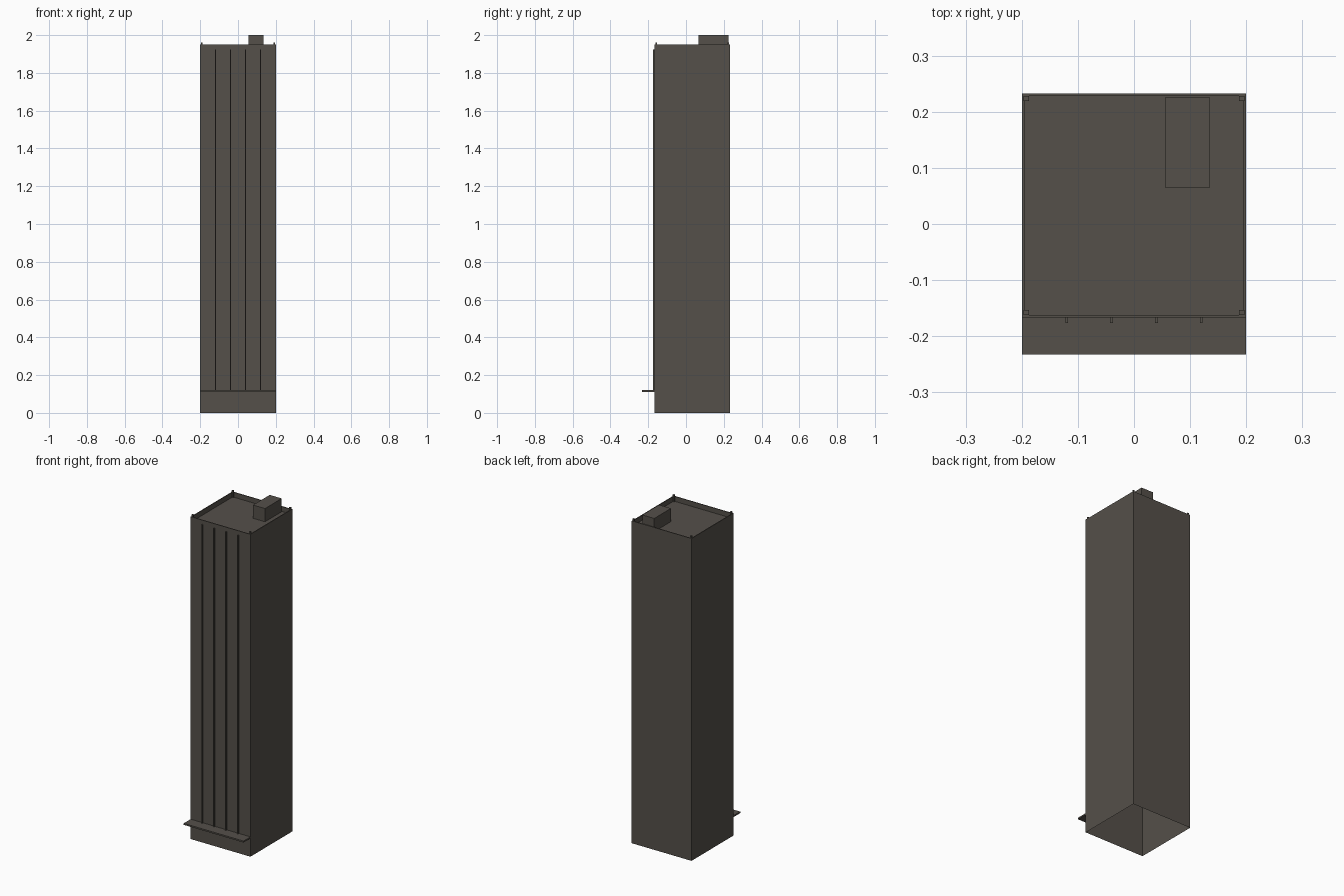
import bpy, bmesh

if "Cube" in bpy.data.objects:
    bpy.data.objects.remove(bpy.data.objects["Cube"])

concrete = bpy.data.materials.new("dark_concrete")
concrete.diffuse_color = (0.09, 0.08, 0.068, 1)
concrete.use_nodes = True
concrete.node_tree.nodes["Principled BSDF"].inputs["Base Color"].default_value = concrete.diffuse_color


def finish(bm, name):
    mesh = bpy.data.meshes.new(name)
    bm.to_mesh(mesh)
    bm.free()
    mesh.materials.append(concrete)
    obj = bpy.data.objects.new(name, mesh)
    bpy.context.collection.objects.link(obj)
    return obj


def box_bmesh(x0, x1, y0, y1, z0, z1):
    bm = bmesh.new()
    bmesh.ops.create_cube(bm, size=1)
    for v in bm.verts:
        v.co.x = x1 if v.co.x > 0 else x0
        v.co.y = y1 if v.co.y > 0 else y0
        v.co.z = z1 if v.co.z > 0 else z0
    return bm


def box(name, *bounds):
    return finish(box_bmesh(*bounds), name)


FRONT, BACK, HALF = -0.167, 0.233, 0.2
TOP, ROOF = 1.95, 1.92

# Tower shell: open underneath, roof sunk behind a thin parapet
bm = box_bmesh(-HALF, HALF, FRONT, BACK, 0, TOP)
bm.normal_update()
top = next(f for f in bm.faces if f.normal.z > 0.9)
bottom = next(f for f in bm.faces if f.normal.z < -0.9)
bmesh.ops.delete(bm, geom=[bottom], context='FACES_ONLY')
bmesh.ops.inset_region(bm, faces=[top], thickness=0.007)
roof = bmesh.ops.extrude_discrete_faces(bm, faces=[top])["faces"][0]
for v in roof.verts:
    v.co.z = ROOF
finish(bm, "tower")

# Vertical fins on the front
for i, x in enumerate((-0.12, -0.04, 0.04, 0.12)):
    box(f"front_fin_{i + 1}", x - 0.0025, x + 0.0025, FRONT - 0.009, FRONT, 0.12, 1.925)

# Entrance canopy
box("canopy", -HALF, HALF, -0.233, FRONT, 0.111, 0.12)

# Rooftop plant room
box("plant_room", 0.055, 0.135, 0.065, 0.225, ROOF, 2.0)

# Small posts in the parapet corners
for x in (-0.192, 0.192):
    for y in (FRONT + 0.009, BACK - 0.009):
        box("corner_post", x - 0.0045, x + 0.0045, y - 0.0045, y + 0.0045, ROOF, 1.962)
